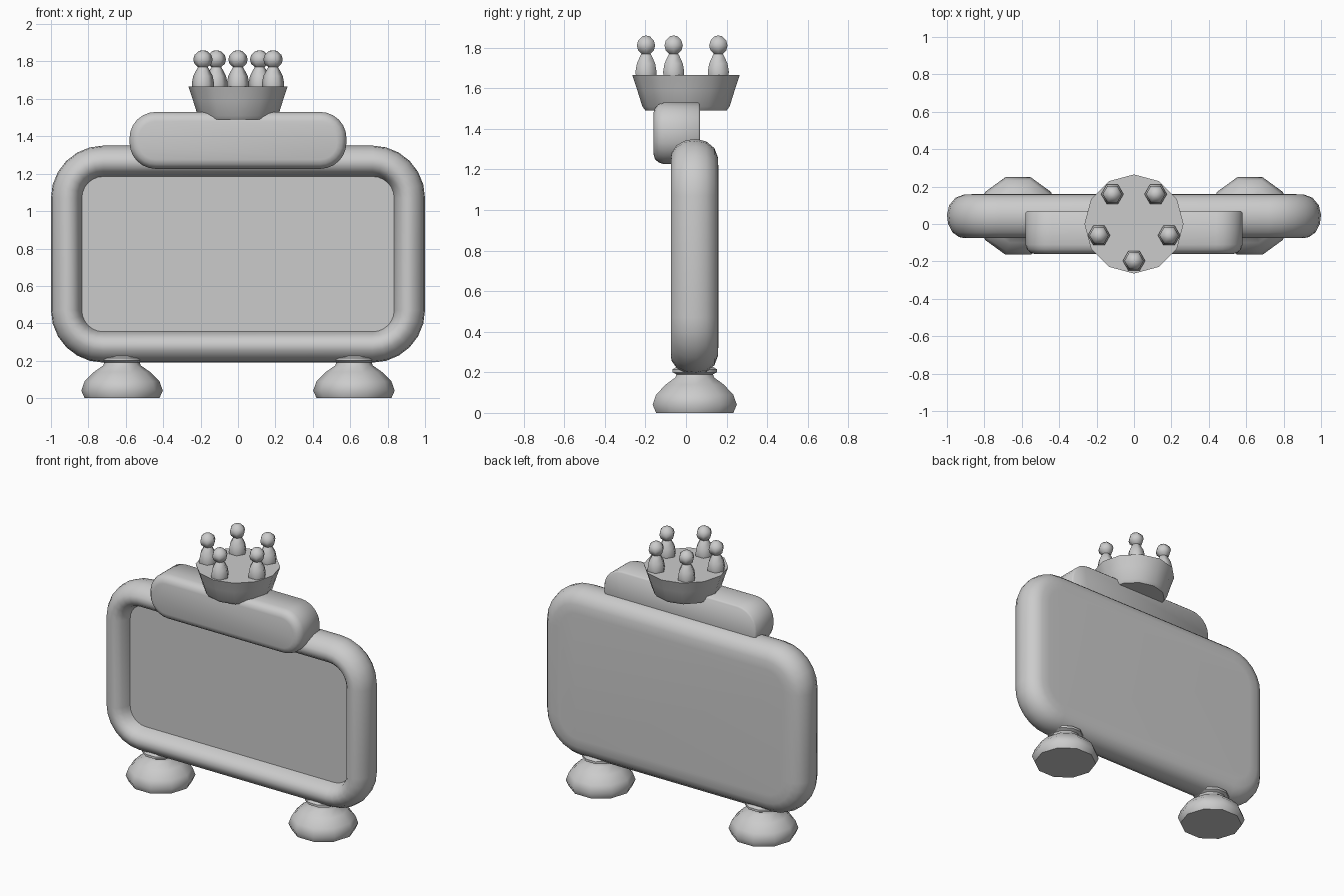
import bpy, bmesh
from math import sin, cos, pi, radians

cube = bpy.data.objects.get("Cube")
if cube:
    bpy.data.objects.remove(cube, do_unlink=True)

grey = bpy.data.materials.new("light_grey")
grey.use_nodes = True
colour = (0.6, 0.6, 0.6, 1)
grey.diffuse_color = colour
grey.node_tree.nodes["Principled BSDF"].inputs["Base Color"].default_value = colour


def loft(name, rings, smooth, location=(0, 0, 0)):
    """Bridge a list of equal-length point rings and cap both ends."""
    bm = bmesh.new()
    loops = [[bm.verts.new(p) for p in ring] for ring in rings]
    n = len(loops[0])
    for a, b in zip(loops, loops[1:]):
        for i in range(n):
            j = (i + 1) % n
            bm.faces.new((a[i], a[j], b[j], b[i]))
    bm.faces.new(loops[0])
    bm.faces.new(loops[-1])
    bmesh.ops.recalc_face_normals(bm, faces=bm.faces)
    mesh = bpy.data.meshes.new(name)
    bm.to_mesh(mesh)
    bm.free()
    mesh.materials.append(grey)
    obj = bpy.data.objects.new(name, mesh)
    obj.location = location
    bpy.context.collection.objects.link(obj)
    bpy.ops.object.select_all(action='DESELECT')
    obj.select_set(True)
    bpy.context.view_layer.objects.active = obj
    bpy.ops.object.shade_smooth_by_angle(angle=radians(smooth))
    return obj


def rounded_rect(half_w, half_h, radius, y, z, steps=6):
    """Upright rounded rectangle around height z."""
    points = []
    for k, (sx, sz) in enumerate([(1, 1), (-1, 1), (-1, -1), (1, -1)]):
        for s in range(steps + 1):
            a = (k + s / steps) * pi / 2
            points.append((sx * (half_w - radius) + radius * cos(a), y,
                           z + sz * (half_h - radius) + radius * sin(a)))
    return points


def slab(name, half_w, half_h, radius, z, profile, smooth):
    """Rounded slab swept through (inset, y) steps."""
    return loft(name, [rounded_rect(half_w - d, half_h - d, max(radius - d, 0.02), y, z)
                       for d, y in profile], smooth)


def turned(name, profile, sides, smooth, location):
    """Low-poly lathe from (radius, z) steps."""
    rings = [[(r * cos(2 * pi * i / sides), r * sin(2 * pi * i / sides), z)
              for i in range(sides)] for r, z in profile]
    return loft(name, rings, smooth, location)


# Board: rounded back and a puffy rim around a sunken panel
slab("board", 1.0, 0.58, 0.28, 0.77,
     [(0.15, 0.16), (0.09, 0.157), (0.045, 0.14), (0.012, 0.1), (0, 0.05),
      (0.006, 0), (0.03, -0.045), (0.065, -0.07), (0.09, -0.075),
      (0.12, -0.067), (0.145, -0.04), (0.16, 0), (0.165, 0.02)], 45)

# Header plate in front of the top rim
slab("header_plate", 0.58, 0.152, 0.14, 1.378,
     [(0.01, 0.07), (0, 0.06), (0, -0.11), (0.008, -0.135),
      (0.025, -0.153), (0.05, -0.16)], 50)

# Feet
for side, x in (("left", 0.62), ("right", -0.62)):
    turned(side + "_foot",
           [(0.2, 0), (0.218, 0.04), (0.2, 0.09), (0.15, 0.14), (0.1, 0.175),
            (0.095, 0.19), (0.115, 0.2), (0.115, 0.215), (0.07, 0.24)],
           10, 45, (x, 0.043, 0))

# Crown bowl
turned("crown_bowl", [(0.2, 1.49), (0.215, 1.51), (0.24, 1.59), (0.265, 1.665)],
       12, 35, (0, 0, 0))

# Five pegs with round heads on the crown
for i in range(5):
    a = -pi / 2 + i * 2 * pi / 5
    turned("crown_peg_%d" % (i + 1),
           [(0.058, 0), (0.06, 0.02), (0.052, 0.06), (0.034, 0.095), (0.026, 0.108),
            (0.045, 0.125), (0.052, 0.148), (0.045, 0.173), (0.022, 0.194), (0.006, 0.197)],
           6, 62, (0.197 * cos(a), 0.197 * sin(a), 1.662))
